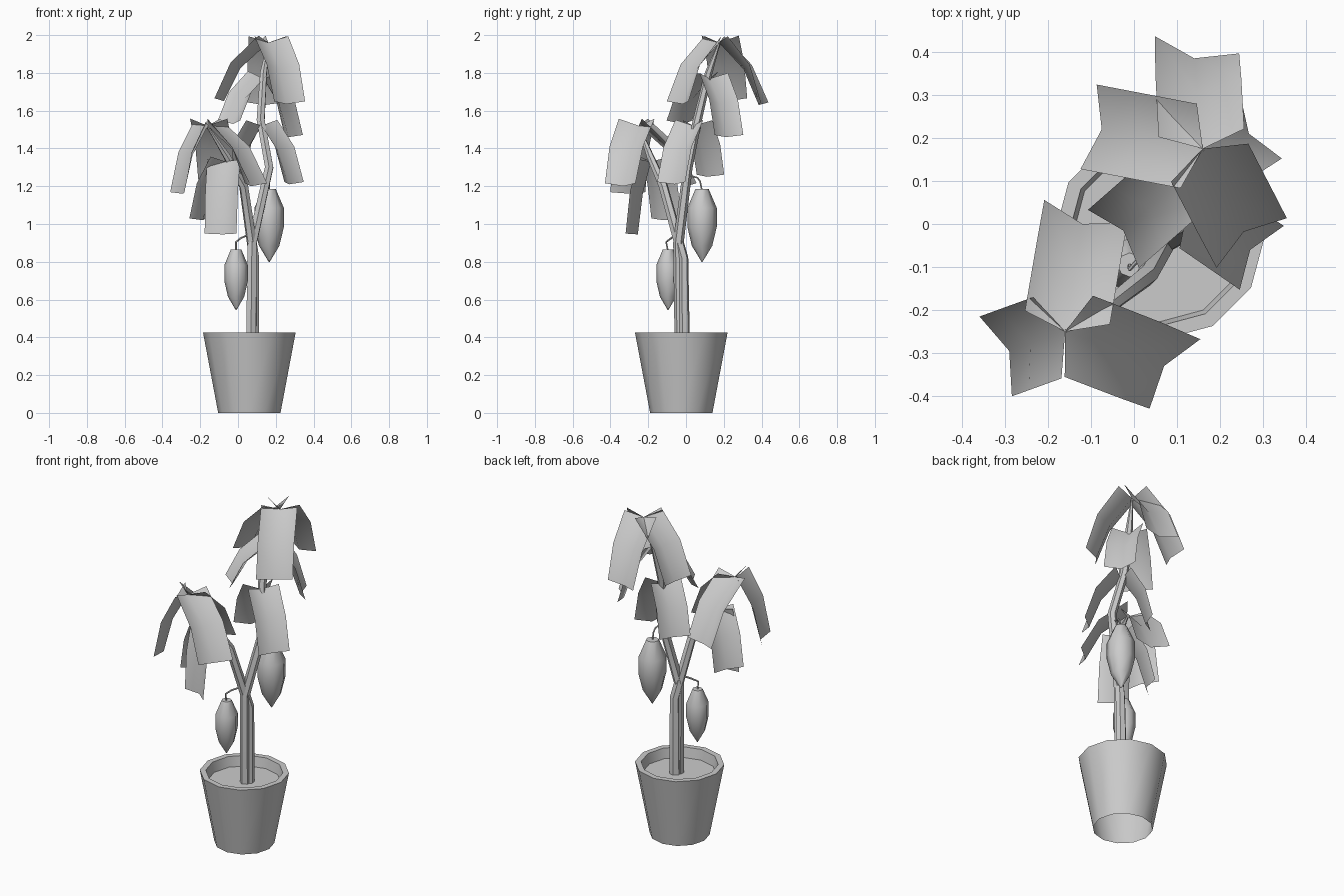
import bpy, bmesh, math
from mathutils import Vector, Matrix

if "Cube" in bpy.data.objects:
    bpy.data.objects.remove(bpy.data.objects["Cube"])

grey = bpy.data.materials.new("plain grey")
grey.diffuse_color = (0.6, 0.6, 0.6, 1)
grey.use_nodes = True
grey.node_tree.nodes["Principled BSDF"].inputs["Base Color"].default_value = grey.diffuse_color


def finish(name, me, angle):
    me.materials.clear()
    me.materials.append(grey)
    ob = bpy.data.objects.new(name, me)
    bpy.context.collection.objects.link(ob)
    bpy.ops.object.select_all(action='DESELECT')
    ob.select_set(True)
    bpy.context.view_layer.objects.active = ob
    bpy.ops.object.shade_smooth_by_angle(angle=math.radians(angle))


def lathe(name, centre, profile, sides, angle=40, bottom=True):
    """Revolve (radius, z) pairs and cap the ends."""
    bm = bmesh.new()
    rings = []
    for r, z in profile:
        rings.append([bm.verts.new((centre[0] + r * math.cos(math.tau * i / sides),
                                    centre[1] + r * math.sin(math.tau * i / sides), z))
                      for i in range(sides)])
    for a, b in zip(rings, rings[1:]):
        for i in range(sides):
            j = (i + 1) % sides
            bm.faces.new((a[i], a[j], b[j], b[i]))
    if bottom:
        bm.faces.new(rings[0][::-1])
    bm.faces.new(rings[-1])
    me = bpy.data.meshes.new(name)
    bm.to_mesh(me)
    bm.free()
    finish(name, me, angle)


def tube(name, points, radii):
    """Six-sided tapering tube along a path."""
    cu = bpy.data.curves.new(name, 'CURVE')
    cu.dimensions = '3D'
    cu.bevel_depth = 1.0
    cu.bevel_resolution = 1
    cu.use_fill_caps = True
    sp = cu.splines.new('POLY')
    sp.points.add(len(points) - 1)
    for p, co, r in zip(sp.points, points, radii):
        p.co = (*co, 1)
        p.radius = r
    tmp = bpy.data.objects.new(name + "_path", cu)
    bpy.context.collection.objects.link(tmp)
    bpy.context.view_layer.update()
    dg = bpy.context.evaluated_depsgraph_get()
    me = bpy.data.meshes.new_from_object(tmp.evaluated_get(dg))
    bpy.data.objects.remove(tmp)
    finish(name, me, 50)


def leaf(name, root, end, twist=0, half=0.1):
    """Drooping leaf: three rows with a sunken midrib and raised edges."""
    root, end = Vector(root), Vector(end)
    d = end - root
    out = Vector((d.x, d.y, 0)).normalized()
    bend = root + Vector((d.x * 0.62, d.y * 0.62, d.z * 0.43))
    s1, s2 = (bend - root).normalized(), (end - bend).normalized()
    bm = bmesh.new()
    rows = []
    for p, t, depth, turn in ((root, s1, 0.05, 0), (bend, (s1 + s2).normalized(), 0.045, 0.5),
                              (end, s2, 0.035, 1)):
        spin = Matrix.Rotation(math.radians(twist * turn), 3, 'Z')
        side = spin @ Vector((-out.y, out.x, 0))
        n = side.cross(spin @ t)
        if n.dot(out) < 0:
            n = -n
        rows.append([bm.verts.new(p + side * half * k + n * depth * abs(k))
                     for k in (-1, 0, 1)])
    for a, b in zip(rows, rows[1:]):
        for i in (0, 1):
            bm.faces.new((a[i], a[i + 1], b[i + 1], b[i]))
    # keep the upper side as the front of the faces
    bm.normal_update()
    if sum(f.normal.dot(out) for f in bm.faces) < 0:
        bmesh.ops.reverse_faces(bm, faces=bm.faces)
    me = bpy.data.meshes.new(name)
    bm.to_mesh(me)
    bm.free()
    finish(name, me, 70)


# Open-bottomed pot with a rim and recessed soil
POT = (0.06, -0.025)
lathe("pot", POT, [(0.165, 0), (0.245, 0.425), (0.212, 0.425), (0.202, 0.365)], 12,
      bottom=False)

# Two crossing stems
tube("front_stem", [(0.08, -0.01, 0.34), (0.085, -0.015, 0.82), (0.03, -0.12, 1.2),
                    (-0.06, -0.19, 1.36), (-0.16, -0.25, 1.515)],
     [0.032, 0.028, 0.025, 0.02, 0.006])
tube("back_stem", [(0.07, -0.03, 0.34), (0.075, -0.04, 0.9), (0.165, 0.01, 1.3),
                   (0.12, 0.06, 1.55), (0.135, 0.12, 1.8), (0.16, 0.175, 1.955)],
     [0.03, 0.028, 0.025, 0.024, 0.02, 0.006])

# Hanging fruits with their twigs
SHAPE = [(0.003, 0), (0.054, 0.22), (0.078, 0.48), (0.078, 0.74), (0.035, 1.0)]
for name, c, z, h, w, join in (
        ("large_fruit", (0.165, 0.085), 0.80, 0.385, 1.0, (0.155, 0.005, 1.26)),
        ("small_fruit", (-0.01, -0.095), 0.545, 0.32, 0.8, (0.07, -0.04, 0.95))):
    lathe(name, c, [(r * w, z + t * h) for r, t in SHAPE], 8, 60)
    top = z + h
    tube(name + "_twig", [(*c, top - 0.01), (c[0], c[1] - 0.01, top + 0.04),
                          (c[0] * 0.7 + join[0] * 0.3, c[1] * 0.7 + join[1] * 0.3, top + 0.06),
                          join], [0.005] * 4)

# Leaves: each entry is an attachment point with (tip, twist) pairs
CLUSTERS = {
    "front_crown_leaf": ((-0.16, -0.25, 1.52),
                         [((-0.12, 0.0, 1.2), -6), ((-0.29, -0.295, 1.16), 3),
                          ((0.07, -0.33, 1.2), -17)]),
    "front_lower_leaf": ((-0.065, -0.185, 1.33),
                         [((-0.08, -0.255, 0.945), -9), ((-0.185, -0.12, 1.02), 0)]),
    "back_crown_leaf": ((0.16, 0.175, 1.96),
                        [((0.14, 0.385, 1.63), -17), ((-0.075, 0.22, 1.65), 0),
                         ((0.255, -0.018, 1.635), 9)]),
    "middle_leaf": ((0.135, 0.125, 1.77),
                    [((0.267, 0.21, 1.46), 0), ((-0.025, -0.015, 1.53), 0)]),
    "lowest_leaf": ((0.125, 0.04, 1.52),
                    [((0.27, -0.06, 1.21), 0), ((0.01, 0.11, 1.25), -5)]),
}
for name, (root, ends) in CLUSTERS.items():
    for i, (end, twist) in enumerate(ends):
        leaf(f"{name}_{i + 1}", root, end, twist, 0.1 if "crown" in name else 0.09)
